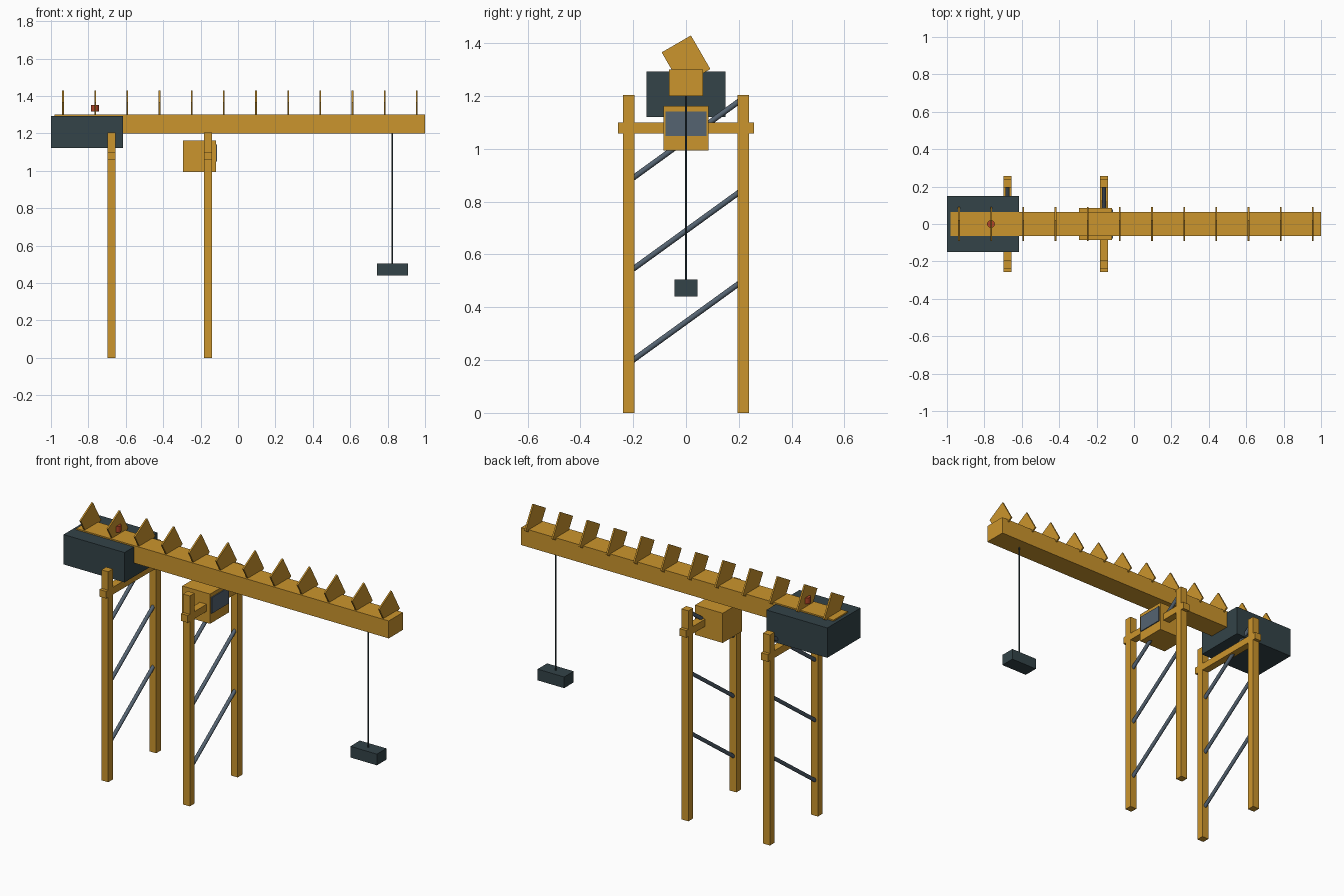
import bpy
from math import radians
from mathutils import Vector

default = bpy.data.objects.get("Cube")
if default:
    bpy.data.objects.remove(default, do_unlink=True)


def material(name, rgb):
    m = bpy.data.materials.new(name)
    m.use_nodes = True
    color = (*rgb, 1)
    m.diffuse_color = color
    m.node_tree.nodes["Principled BSDF"].inputs["Base Color"].default_value = color
    return m


YELLOW = material("crane yellow", (0.60, 0.30, 0.026))
DARK = material("dark slate", (0.033, 0.056, 0.065))
STEEL = material("steel blue", (0.09, 0.125, 0.165))
RED = material("beacon red", (0.45, 0.06, 0.02))


def box(name, center, size, mat, tilt=0):
    bpy.ops.mesh.primitive_cube_add(size=1, location=center, rotation=(tilt, 0, 0))
    ob = bpy.context.object
    ob.name = name
    ob.scale = size
    bpy.ops.object.transform_apply(location=False, rotation=False, scale=True)
    ob.data.materials.append(mat)
    return ob


def rod(name, start, end, radius, mat, sides=12):
    a, b = Vector(start), Vector(end)
    bpy.ops.mesh.primitive_cylinder_add(
        vertices=sides, radius=radius, depth=(b - a).length, location=(a + b) / 2,
        rotation=(b - a).to_track_quat("Z", "Y").to_euler())
    ob = bpy.context.object
    ob.name = name
    ob.data.materials.append(mat)
    bpy.ops.object.shade_smooth_by_angle(angle=radians(40))
    return ob


# Boom and counterweight
box("boom", (0.01, 0, 1.25), (1.98, 0.129, 0.1), YELLOW)
box("counterweight", (-0.807, 0, 1.207), (0.386, 0.3, 0.171), DARK)

# Row of tilted plates along the boom
for i in range(12):
    box(f"boom_plate_{i + 1}", (-0.936 + i * 0.172, 0, 1.334),
        (0.009, 0.128, 0.147), YELLOW, tilt=radians(30))

# Two leg frames: posts, crossbar and diagonal braces
POST = 0.043
POST_Y = 0.217
for frame, x in (("rear", -0.677), ("front", -0.16)):
    for side, y in (("left", POST_Y), ("right", -POST_Y)):
        box(f"{frame}_{side}_leg", (x, y, 0.6025), (POST, POST, 1.205), YELLOW)
    box(f"{frame}_crossbar", (x, 0, 1.079), (POST, 0.514, 0.041), YELLOW)
    for i in range(3):
        z = 0.188 + i * 0.345
        rod(f"{frame}_brace_{i + 1}", (x, -POST_Y, z), (x, POST_Y, z + 0.314), 0.0105, STEEL)

# Operator cab and its window
box("cab", (-0.205, 0, 1.078), (0.176, 0.172, 0.17), YELLOW)
box("cab_window", (-0.116, 0, 1.095), (0.009, 0.156, 0.092), STEEL)

# Beacon, hoist cable and load block
rod("beacon", (-0.765, 0, 1.318), (-0.765, 0, 1.353), 0.021, RED)
rod("hoist_cable", (0.826, 0, 0.49), (0.826, 0, 1.21), 0.004, DARK, sides=8)
box("load_block", (0.826, 0, 0.473), (0.168, 0.086, 0.064), DARK)
